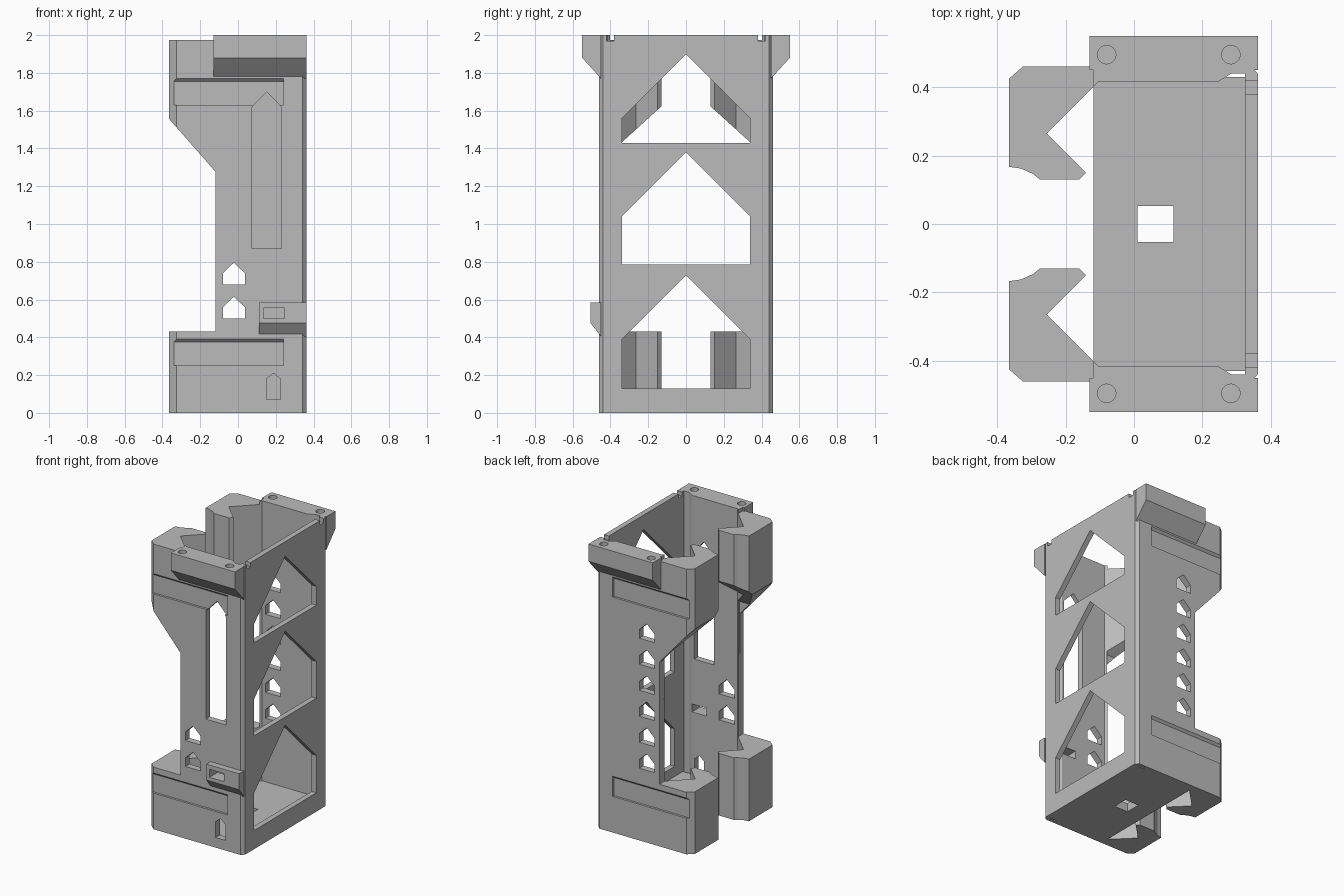
import bpy, bmesh

if "Cube" in bpy.data.objects:
    bpy.data.objects.remove(bpy.data.objects["Cube"], do_unlink=True)

gray = bpy.data.materials.new("plain gray")
gray.use_nodes = True
COLOR = (0.5, 0.5, 0.5, 1)
gray.diffuse_color = COLOR
gray.node_tree.nodes["Principled BSDF"].inputs["Base Color"].default_value = COLOR


def prism(name, pts, axis, lo, hi):
    """Extrude a 2D outline along an axis."""
    def place(p, d):
        a, b = p
        return {"x": (d, a, b), "y": (a, d, b), "z": (a, b, d)}[axis]
    bm = bmesh.new()
    ends = [[bm.verts.new(place(p, d)) for p in pts] for d in (lo, hi)]
    for end in ends:
        bm.faces.new(end)
    n = len(pts)
    for i in range(n):
        j = (i + 1) % n
        bm.faces.new((ends[0][i], ends[0][j], ends[1][j], ends[1][i]))
    bmesh.ops.recalc_face_normals(bm, faces=bm.faces)
    mesh = bpy.data.meshes.new(name)
    bm.to_mesh(mesh)
    bm.free()
    mesh.materials.append(gray)
    ob = bpy.data.objects.new(name, mesh)
    bpy.context.collection.objects.link(ob)
    return ob


def cut(target, cutter):
    """Subtract a cutter and discard it."""
    mod = target.modifiers.new("cut", "BOOLEAN")
    mod.operation, mod.solver, mod.object = "DIFFERENCE", "EXACT", cutter
    bpy.context.view_layer.objects.active = target
    bpy.ops.object.modifier_apply(modifier=mod.name)
    bpy.data.objects.remove(cutter, do_unlink=True)


def rect(a0, a1, b0, b1):
    return [(a0, b0), (a1, b0), (a1, b1), (a0, b1)]


def house(mid, half, base, shoulder, peak):
    """Pointed-top opening outline."""
    return [(mid - half, base), (mid + half, base), (mid + half, shoulder),
            (mid, peak), (mid - half, shoulder)]


def flip(pts, s):
    return [(a * s, b) for a, b in pts]


# Frame: back plate, side walls and V-shaped clips in one plan outline
half_plan = [(0.325, 0.44), (0.285, 0.44), (0.245, 0.415), (-0.105, 0.415),
             (-0.255, 0.265), (-0.14, 0.15), (-0.16, 0.13), (-0.275, 0.13),
             (-0.295, 0.146), (-0.33, 0.162), (-0.365, 0.167),
             (-0.365, 0.425), (-0.325, 0.46), (0.342, 0.46), (0.362, 0.44)]
plan = half_plan + [(x, -y) for x, y in reversed(half_plan)]
frame = prism("frame", plan, "z", 0, 2)

# Open middle of the clip side, and the lowered clip tops
cut(frame, prism("gap", [(-0.118, 0.43), (-0.5, 0.43), (-0.5, 1.71), (-0.118, 1.275)],
                 "y", -1, 1))
cut(frame, prism("top_step", rect(-0.5, -0.118, 1.975, 2.1), "y", -1, 1))
for s in (-1, 1):
    # Sloped underside of the upper clips
    cut(frame, prism("underside", flip([(0.42, 1), (0.42, 1.36), (0.1, 1.65), (0.1, 1)], s),
                     "x", -0.5, -0.117))
    # Strap grooves
    for z in (0.25, 1.63):
        groove = [(0.5, z), (0.445, z), (0.445, z + 0.125), (0.46, z + 0.14), (0.5, z + 0.14)]
        cut(frame, prism("groove", flip(groove, s), "x", -0.34, 0.24))
    # Small notches in the plate top
    cut(frame, prism("notch", rect(s * 0.4 - 0.02, s * 0.4 + 0.02, 1.97, 2.1), "x", 0.3, 0.5))

# Large windows of the plate
for base, shoulder, peak in ((0.13, 0.39, 0.73), (0.785, 1.04, 1.38), (1.43, 1.56, 1.9)):
    cut(frame, prism("window", house(0, 0.34, base, shoulder, peak), "x", 0.3, 0.5))

# Vent holes: the rear wall has six, the front wall two
for k in range(6):
    z = 0.5 + 0.18 * k
    cut(frame, prism("vent", house(-0.022, 0.058, z, z + 0.06, z + 0.115), "y",
                     -0.6 if k < 2 else 0.3, 0.6))

# Front wall slot and small opening
cut(frame, prism("slot", house(0.152, 0.077, 0.87, 1.62, 1.7), "y", -0.6, -0.3))
cut(frame, prism("opening", house(0.188, 0.037, 0.07, 0.18, 0.21), "y", -0.6, -0.3))
cut(frame, prism("catch_slot", rect(0.135, 0.245, 0.5, 0.555), "y", -0.6, -0.3))

# Floor with a square hole
floor = prism("floor", rect(-0.118, 0.335, -0.43, 0.43), "z", 0, 0.06)
cut(floor, prism("floor_hole", rect(0.01, 0.115, -0.053, 0.053), "z", -0.1, 0.2))

# Catch block on the front wall
catch = prism("catch_block", [(-0.45, 0.405), (-0.505, 0.475), (-0.505, 0.585), (-0.45, 0.585)],
              "x", 0.11, 0.362)
cut(catch, prism("catch_slot", rect(0.135, 0.245, 0.5, 0.555), "y", -0.6, -0.3))

# Mounting flanges with screw holes
for s, side in ((-1, "front"), (1, "rear")):
    flange = prism(side + "_flange", flip([(0.45, 2), (0.55, 2), (0.55, 1.88), (0.45, 1.77)], s),
                   "x", -0.13, 0.362)
    for x in (-0.08, 0.283):
        bpy.ops.mesh.primitive_cylinder_add(vertices=32, radius=0.027, depth=0.2,
                                            location=(x, s * 0.495, 2.02))
        drill = bpy.context.object
        drill.data.materials.append(gray)
        cut(flange, drill)
